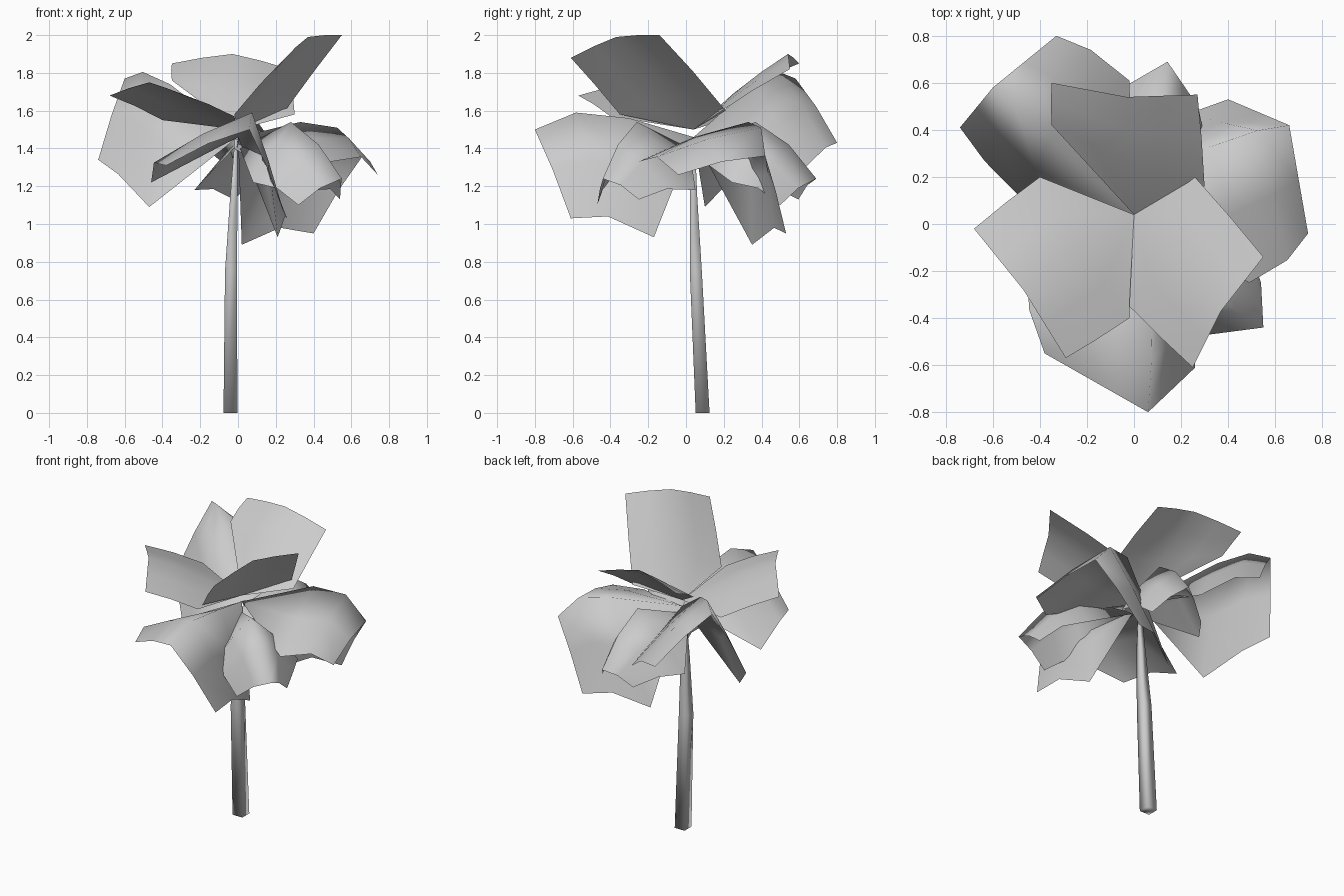
import bpy, bmesh, math
from mathutils import Vector, Matrix

default_cube = bpy.data.objects.get("Cube")
if default_cube:
    bpy.data.objects.remove(default_cube, do_unlink=True)

# Single plain grey for the whole plant
grey = bpy.data.materials.new("plain_grey")
grey.use_nodes = True
colour = (0.6, 0.6, 0.6, 1)
grey.diffuse_color = colour
grey.node_tree.nodes["Principled BSDF"].inputs["Base Color"].default_value = colour


def finish(name, bm, angle):
    """Turn a bmesh into a shaded object with the plant material."""
    mesh = bpy.data.meshes.new(name)
    bm.to_mesh(mesh)
    bm.free()
    mesh.materials.append(grey)
    obj = bpy.data.objects.new(name, mesh)
    bpy.context.collection.objects.link(obj)
    bpy.ops.object.select_all(action="DESELECT")
    obj.select_set(True)
    bpy.context.view_layer.objects.active = obj
    bpy.ops.object.shade_smooth_by_angle(angle=math.radians(angle))
    return obj


def spread(row, bulge):
    """Widen a left-centre-right row to five points, rounding each half."""
    left, centre, right = row
    lift = Vector((0, 0, bulge))
    return [left, (left + centre) / 2 + lift, centre, (centre + right) / 2 + lift, right]


def leaf(name, base, middle, tip, arch=0.03, bulge=0.02, turn=0):
    """Sheet that fans from a base point to a middle row, then runs to a tip row."""
    middle = [Vector(p) for p in middle]
    tip = [Vector(p) for p in tip]
    flare = Matrix.Diagonal((1 + arch, 1 + arch, 1))
    between = [flare @ ((a + b) / 2) + Vector((0, 0, arch)) for a, b in zip(middle, tip)]
    bm = bmesh.new()
    root = bm.verts.new(base)
    rows = [[bm.verts.new(p) for p in spread(row, bulge)] for row in (middle, between, tip)]
    for a, b in zip(rows[0], rows[0][1:]):
        bm.faces.new((root, b, a))
    for near, far in zip(rows, rows[1:]):
        for i in range(len(near) - 1):
            bm.faces.new((near[i], near[i + 1], far[i + 1], far[i]))
    bm.transform(Matrix.Rotation(math.radians(turn), 4, "Z"))
    return finish(name, bm, 120)


# Stem: tapering, gently leaning square tube with softened sides
path = [(-0.04, 0.088, 0, 0.052), (-0.037, 0.052, 0.75, 0.045),
        (-0.022, 0.04, 1.15, 0.027), (-0.01, 0.04, 1.45, 0.01)]
sides = 4
bm = bmesh.new()
rings = []
for x, y, z, radius in path:
    angles = [math.tau * (i + 0.5) / sides for i in range(sides)]
    rings.append([bm.verts.new((x + radius * math.cos(a), y + radius * math.sin(a), z))
                  for a in angles])
for low, high in zip(rings, rings[1:]):
    for i in range(sides):
        j = (i + 1) % sides
        bm.faces.new((low[i], low[j], high[j], high[i]))
bm.faces.new(rings[0][::-1])
bm.faces.new(rings[-1])
finish("stem", bm, 120)

# Upper leaves: three raised, nearly flat sheets
top = (0, 0.04, 1.5)
leaf("upper_leaf_back", top,
     [(-0.35, 0.42, 1.76), (-0.02, 0.25, 1.69), (0.3, 0.16, 1.58)],
     [(-0.35, 0.6, 1.85), (-0.03, 0.54, 1.9), (0.27, 0.55, 1.82)], 0.01, 0.005)
leaf("upper_leaf_right", top,
     [(-0.02, -0.4, 1.57), (-0.24, -0.1, 1.63), (-0.4, 0.2, 1.55)],
     [(-0.29, -0.57, 1.68), (-0.47, -0.28, 1.75), (-0.68, -0.02, 1.68)], 0.01, 0.005)
leaf("upper_leaf_left", top,
     [(0.25, 0.21, 1.6), (0.14, -0.1, 1.68), (-0.02, -0.35, 1.58)],
     [(0.55, -0.14, 2), (0.37, -0.37, 1.99), (0.25, -0.61, 1.88)], 0.01, 0.005)

# Outer leaves: three large sheets folded over a central ridge
crown = (0, 0.04, 1.46)
leaf("outer_leaf_back", crown,
     [(-0.47, 0.1, 1.09), (-0.36, 0.36, 1.74), (-0.02, 0.61, 1.28)],
     [(-0.74, 0.41, 1.34), (-0.6, 0.58, 1.77), (-0.33, 0.8, 1.43)], 0.05)
leaf("outer_leaf_left", crown,
     [(0.02, 0.35, 0.89), (0.33, 0.33, 1.54), (0.49, -0.25, 1.33)],
     [(0.4, 0.53, 0.95), (0.66, 0.42, 1.36), (0.74, -0.04, 1.26)], 0.06)
leaf("outer_leaf_front", crown,
     [(0.21, -0.17, 0.93), (0.08, -0.3, 1.56), (-0.46, -0.14, 1.22)],
     [(0.26, -0.61, 1.03), (0.06, -0.8, 1.5), (-0.38, -0.55, 1.31)], 0.06)

# Inner leaves: one small folded leaf used twice around the stem
for name, turn in (("front", 0), ("back", 117)):
    leaf("inner_leaf_" + name, (0.01, 0.02, 1.4),
         [(0.41, 0.05, 1.18), (0.28, -0.26, 1.54), (0.08, -0.38, 1.22)],
         [(0.54, -0.25, 1.13), (0.55, -0.44, 1.24), (0.32, -0.47, 1.1)], turn=turn)
